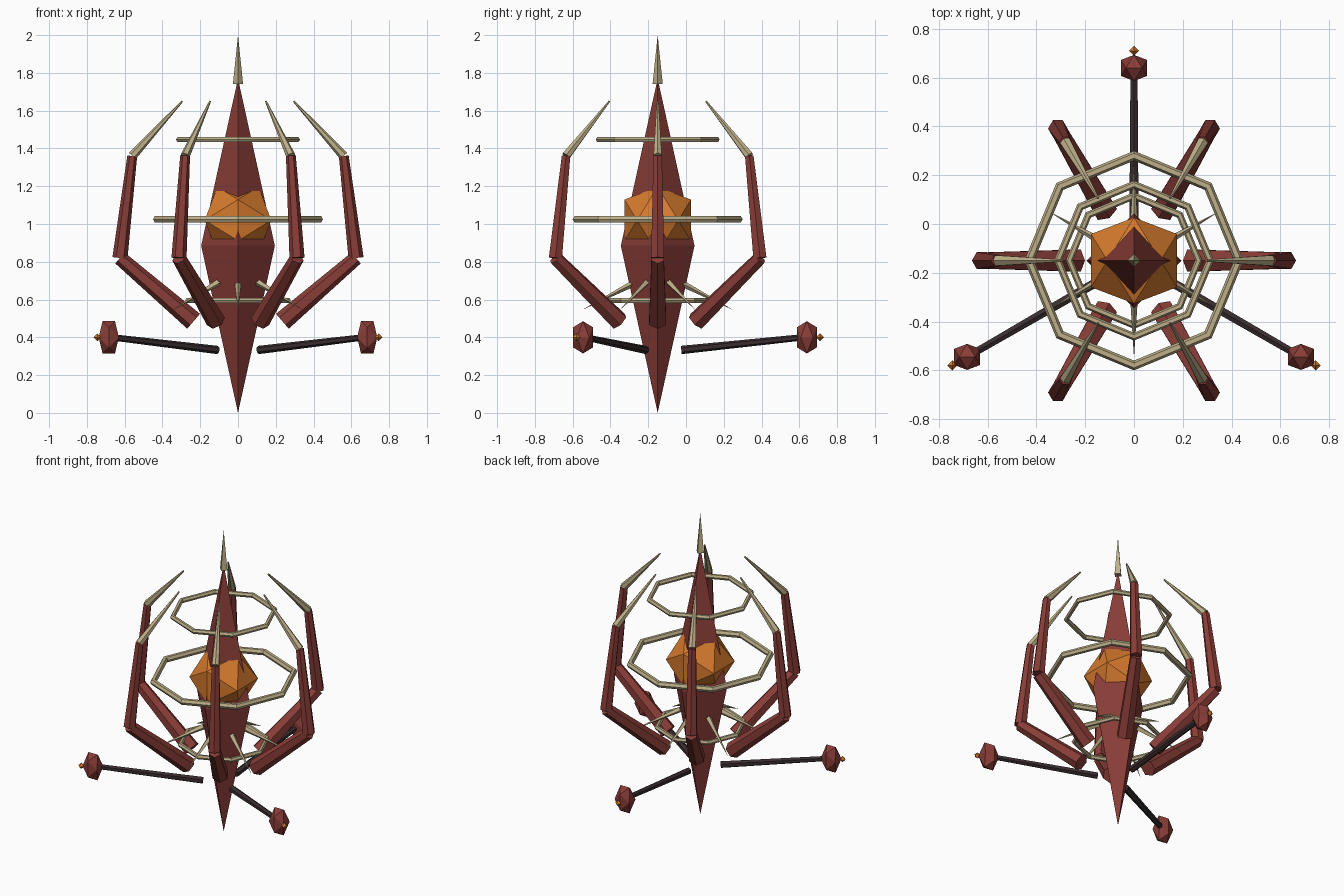
import bpy, bmesh, math
from mathutils import Vector

cube = bpy.data.objects.get("Cube")
if cube:
    bpy.data.objects.remove(cube, do_unlink=True)

AXIS = Vector((0, -0.15, 0))
GOLD = (1 + math.sqrt(5)) / 2


def material(name, rgb):
    mat = bpy.data.materials.new(name)
    mat.use_nodes = True
    colour = (*rgb, 1)
    mat.diffuse_color = colour
    mat.node_tree.nodes["Principled BSDF"].inputs["Base Color"].default_value = colour
    return mat


RED = material("dark_red", (0.25, 0.046, 0.038))
ORANGE = material("glowing_orange", (0.67, 0.195, 0.027))
BONE = material("bone", (0.51, 0.43, 0.25))
DARK = material("dark_metal", (0.042, 0.026, 0.028))


def finish(name, bm, mat, location):
    bmesh.ops.recalc_face_normals(bm, faces=bm.faces)
    mesh = bpy.data.meshes.new(name)
    bm.to_mesh(mesh)
    bm.free()
    mesh.materials.append(mat)
    obj = bpy.data.objects.new(name, mesh)
    obj.location = location
    bpy.context.collection.objects.link(obj)
    return obj


def hull(name, points, centre, mat):
    """Convex solid around a centre on or near the axis."""
    bm = bmesh.new()
    for p in points:
        bm.verts.new(p)
    bmesh.ops.convex_hull(bm, input=bm.verts[:])
    return finish(name, bm, mat, AXIS + Vector(centre))


def octahedron(name, radius, height, centre, mat):
    pts = [(s * radius, 0, 0) for s in (-1, 1)]
    pts += [(0, s * radius, 0) for s in (-1, 1)]
    pts += [(0, 0, s * height) for s in (-1, 1)]
    return hull(name, pts, centre, mat)


def icosahedron(name, size, stretch, centre, mat):
    pts = []
    for a in (-size, size):
        for b in (-size * GOLD, size * GOLD):
            pts += [(b, a, 0), (0, b, a * stretch), (a, 0, b * stretch)]
    return hull(name, pts, centre, mat)


def rod(name, start, end, r1, r2, mat, sides=6):
    """Tapered rod between two points given relative to the axis."""
    start, end = Vector(start), Vector(end)
    span = end - start
    bm = bmesh.new()
    bmesh.ops.create_cone(bm, cap_ends=True, segments=sides,
                          radius1=r1, radius2=r2, depth=span.length)
    bmesh.ops.rotate(bm, verts=bm.verts, cent=(0, 0, 0),
                     matrix=span.to_track_quat('Z', 'Y').to_matrix())
    return finish(name, bm, mat, AXIS + (start + end) / 2)


def polar(angle, r, z):
    a = math.radians(angle)
    return Vector((r * math.cos(a), r * math.sin(a), z))


def ring(name, radius, thickness, z):
    bpy.ops.mesh.primitive_torus_add(
        major_segments=8, minor_segments=6, major_radius=radius,
        minor_radius=thickness, location=AXIS + Vector((0, 0, z)))
    obj = bpy.context.object
    obj.name = name
    obj.data.materials.append(mat := BONE)


# Central body, core and top spike
octahedron("body", 0.195, 0.885, (0, 0, 0.885), RED)
icosahedron("core", 0.109, 1, (0, 0, 1.02), ORANGE)
rod("top_spike", (0, 0, 1.74), (0, 0, 2.0), 0.027, 0, BONE, 4)

# Floating rings
ring("upper_ring", 0.312, 0.016, 1.447)
ring("middle_ring", 0.43, 0.02, 1.025)
ring("lower_ring", 0.265, 0.015, 0.595)

# Six jointed arms with claws, and short spikes between them
for i in range(6):
    a = 60 * i
    root, elbow = polar(a, 0.235, 0.485), polar(a, 0.625, 0.82)
    wrist, tip = polar(a, 0.56, 1.36), polar(a, 0.295, 1.65)
    rod(f"lower_arm_{i + 1}", root, elbow, 0.052, 0.038, RED)
    rod(f"upper_arm_{i + 1}", elbow, wrist, 0.04, 0.026, RED)
    rod(f"claw_{i + 1}", wrist, tip, 0.025, 0.005, BONE)
    rod(f"short_spike_{i + 1}", polar(a + 30, 0.12, 0.69),
        polar(a + 30, 0.40, 0.545), 0.018, 0, BONE, 4)

# Three probes: rod, pod and small glowing tip
for i in range(3):
    a = 90 + 120 * i
    rod(f"probe_rod_{i + 1}", polar(a, 0.125, 0.333), polar(a, 0.75, 0.398),
        0.022, 0.017, DARK)
    icosahedron(f"probe_pod_{i + 1}", 0.033, 1.6, polar(a, 0.79, 0.4), RED)
    octahedron(f"probe_tip_{i + 1}", 0.021, 0.021, polar(a, 0.86, 0.4), ORANGE)
